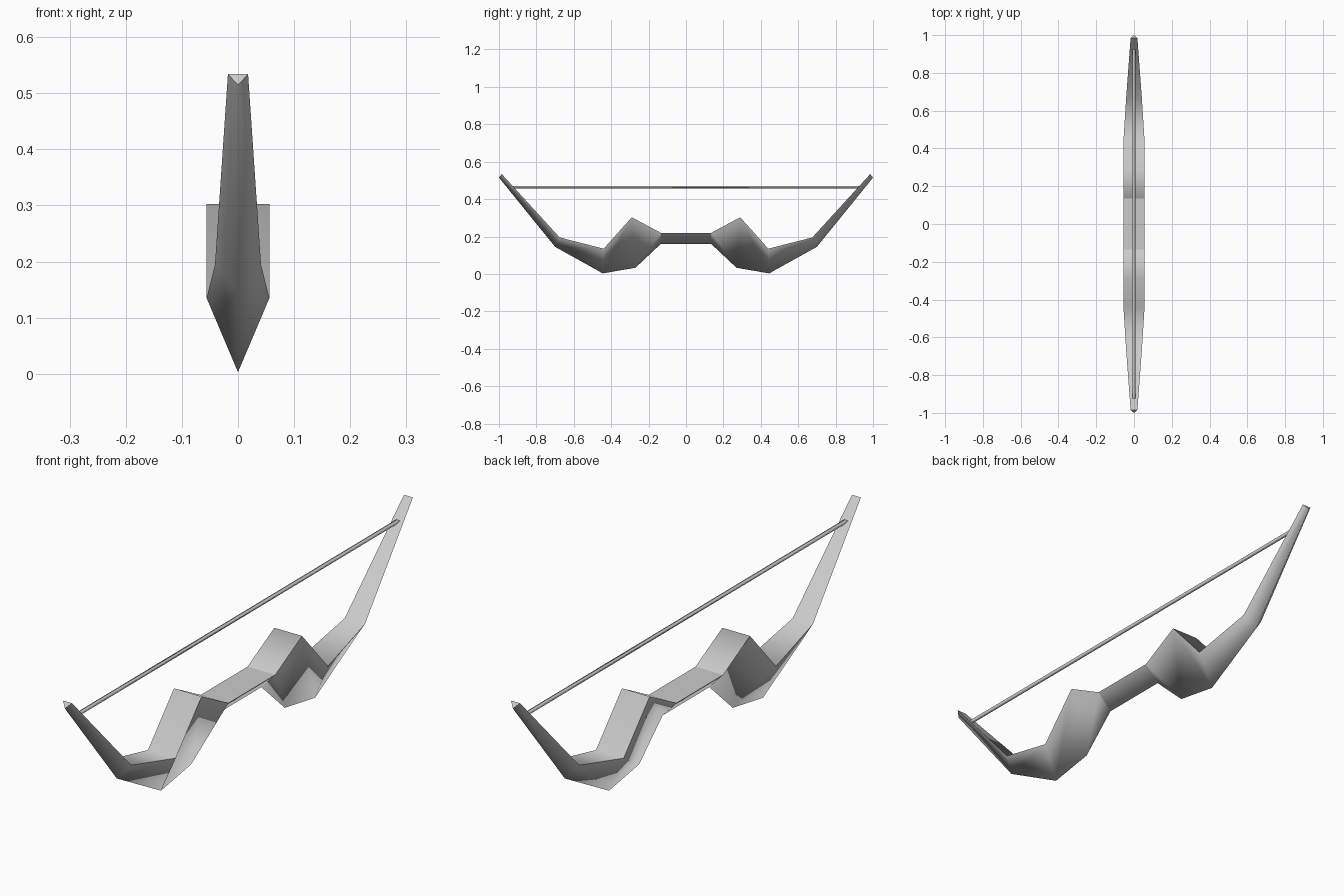
import bpy, bmesh

if "Cube" in bpy.data.objects:
    bpy.data.objects.remove(bpy.data.objects["Cube"])

grey = bpy.data.materials.new("light grey")
grey.diffuse_color = (0.6, 0.6, 0.6, 1)
grey.use_nodes = True
grey.node_tree.nodes["Principled BSDF"].inputs["Base Color"].default_value = grey.diffuse_color

# stations from grip to tip: half width, top y, top z, ridge y, ridge z
STATIONS = [
    (0.056, 0.135, 0.22, 0.135, 0.16),
    (0.056, 0.29, 0.303, 0.27, 0.033),
    (0.056, 0.44, 0.135, 0.445, 0.003),
    (0.041, 0.675, 0.195, 0.70, 0.145),
    (0.018, 0.985, 0.534, 1.0, 0.515),
]


def loft(name, sections, sharp_top):
    """Skin a row of three-point sections (left, right, ridge) and cap the ends."""
    bm = bmesh.new()
    rows = [[bm.verts.new(p) for p in s] for s in sections]
    for a, b in zip(rows, rows[1:]):
        for i in range(3):
            j = (i + 1) % 3
            bm.faces.new((a[i], a[j], b[j], b[i]))
    caps = [bm.faces.new(rows[0]), bm.faces.new(rows[-1])]
    bmesh.ops.recalc_face_normals(bm, faces=bm.faces)
    for f in bm.faces:
        f.smooth = True
    # crisp end caps, and crisp rims beside the flat top
    for f in caps:
        f.smooth = False
        for e in f.edges:
            e.smooth = False
    if sharp_top:
        for a, b in zip(rows, rows[1:]):
            for i in (0, 1):
                bm.edges.get((a[i], b[i])).smooth = False
    me = bpy.data.meshes.new(name)
    bm.to_mesh(me)
    bm.free()
    me.materials.append(grey)
    ob = bpy.data.objects.new(name, me)
    bpy.context.collection.objects.link(ob)


def section(station, side):
    w, ty, tz, ry, rz = station
    return [(-w, side * ty, tz), (w, side * ty, tz), (0, side * ry, rz)]


# two curved limbs with a V-shaped underside
for name, side in (("front_limb", -1), ("back_limb", 1)):
    loft(name, [section(s, side) for s in STATIONS], True)

# grip bridging the limbs
loft("grip", [section(STATIONS[0], -1), section(STATIONS[0], 1)], True)

# taut string, slim three-sided rod
loft("string", [[(-0.008, y, 0.469), (0.008, y, 0.469), (0, y, 0.457)]
                for y in (-0.925, 0.925)], False)
